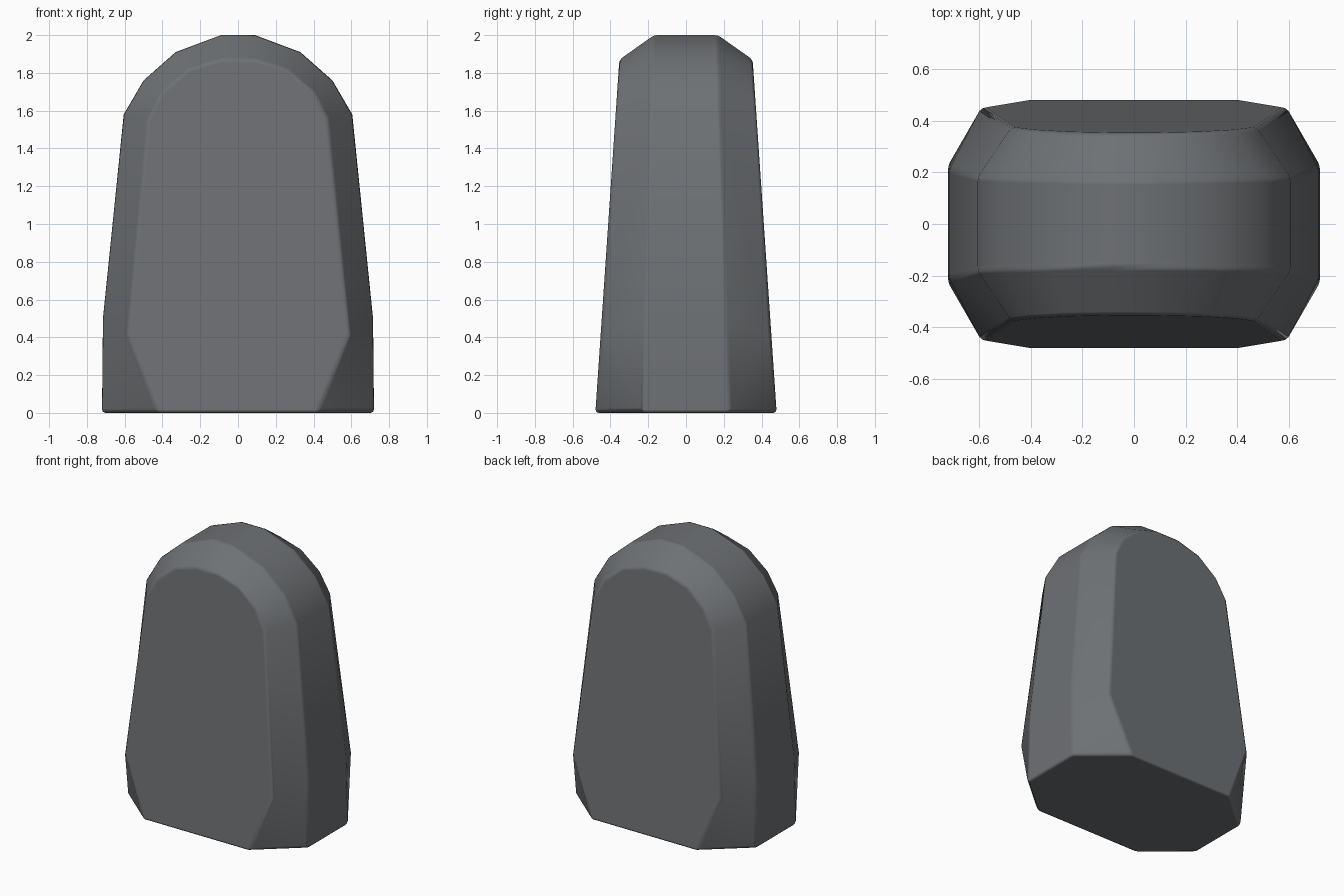
import bpy, bmesh

cube = bpy.data.objects.get("Cube")
if cube:
    bpy.data.objects.remove(cube, do_unlink=True)

# Half outlines (x, z) from the base up to the crown
face_outline = [(.42, 0), (.59, .42), (.475, 1.56), (.40, 1.70), (.26, 1.82), (.09, 1.87)]
rim_outline = [(.72, 0), (.715, .5), (.605, 1.58), (.50, 1.76), (.33, 1.91), (.09, 2.0)]


def ring(bm, outline, side, depth, taper):
    """Closed loop of vertices that gets thinner with height."""
    loop = outline + [(-x, z) for x, z in reversed(outline)]
    return [bm.verts.new((x, side * (depth - taper * z), z)) for x, z in loop]


# Stone body: front face, two rim loops and back face joined by bands
bm = bmesh.new()
front = ring(bm, face_outline, -1, .48, .068)
rim_front = ring(bm, rim_outline, -1, .225, .028)
rim_back = ring(bm, rim_outline, 1, .225, .028)
back = ring(bm, face_outline, 1, .48, .068)
count = len(front)

bm.faces.new(front)
bm.faces.new(back)
for i in range(count - 1):
    bm.faces.new((rim_front[i], rim_front[i + 1], rim_back[i + 1], rim_back[i]))
    for face, rim in ((front, rim_front), (back, rim_back)):
        if i in (0, count - 2):
            # Cut base corner, split from the foot of the rim to the face
            foot, toe = (0, 1) if i == 0 else (count - 1, count - 2)
            bm.faces.new((face[foot], rim[foot], face[toe]))
            bm.faces.new((rim[foot], rim[toe], face[toe]))
        else:
            bm.faces.new((face[i], face[i + 1], rim[i + 1], rim[i]))

# Flat underside
bm.faces.new((front[0], rim_front[0], rim_back[0], back[0],
              back[-1], rim_back[-1], rim_front[-1], front[-1]))
bmesh.ops.recalc_face_normals(bm, faces=bm.faces)

mesh = bpy.data.meshes.new("stone_slab")
bm.to_mesh(mesh)
bm.free()
stone = bpy.data.objects.new("stone_slab", mesh)
bpy.context.collection.objects.link(stone)

# Dark grey stone
grey = bpy.data.materials.new("dark_grey_stone")
grey.use_nodes = True
colour = (.155, .165, .175, 1)
grey.diffuse_color = colour
grey.node_tree.nodes["Principled BSDF"].inputs["Base Color"].default_value = colour
mesh.materials.append(grey)

# Softly worn edges with smooth shading over the arch
mesh.shade_smooth()
bevel = stone.modifiers.new("worn_edges", 'BEVEL')
bevel.width = .018
bevel.segments = 2
bevel.limit_method = 'ANGLE'
bevel.angle_limit = .45
bevel.harden_normals = True
